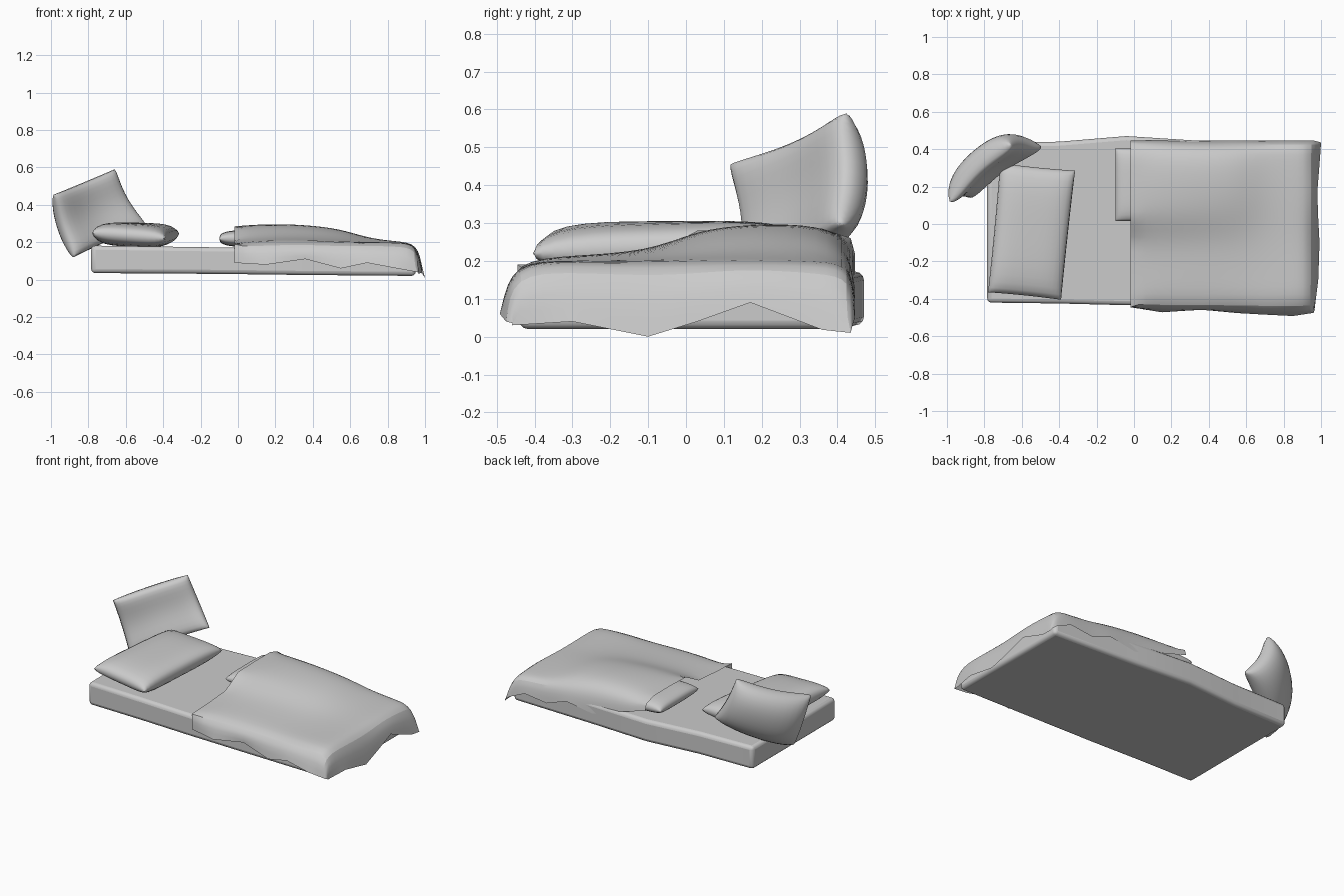
import bpy, bmesh, math
from mathutils import Vector

if "Cube" in bpy.data.objects:
    bpy.data.objects.remove(bpy.data.objects["Cube"])


def finish(bm, name):
    bmesh.ops.recalc_face_normals(bm, faces=bm.faces)
    me = bpy.data.meshes.new(name)
    bm.to_mesh(me)
    bm.free()
    ob = bpy.data.objects.new(name, me)
    bpy.context.collection.objects.link(ob)
    return ob


def grid_faces(bm, g):
    for i in range(len(g) - 1):
        for j in range(len(g[0]) - 1):
            bm.faces.new((g[i][j], g[i + 1][j], g[i + 1][j + 1], g[i][j + 1]))


def pillow(name, corners, half, bow=0.0, pinch=0.05, n=16):
    """Stuffed cushion stretched over four corners, bowed along its normal."""
    a, b, c, d = [Vector(p) for p in corners]
    mid = (a + b + c + d) / 4
    nor = (c - a).cross(d - b).normalized()
    bm = bmesh.new()
    top, bottom = [], []
    for i in range(n + 1):
        upper, lower = [], []
        for j in range(n + 1):
            # sine spacing packs rows near the rim so it rounds over
            u = math.sin(math.pi * (i / n - .5))
            v = math.sin(math.pi * (j / n - .5))
            s, t = (u + 1) / 2, (v + 1) / 2
            p = a.lerp(b, s).lerp(d.lerp(c, s), t)
            p = mid + (p - mid) * (1 - pinch * (2 - u * u - v * v))
            p += nor * bow * (1 - (u * u + v * v) / 2)
            th = half * max(0.0, (1 - u ** 4) * (1 - v ** 4)) ** 0.38
            edge = i in (0, n) or j in (0, n)
            upper.append(bm.verts.new(p if edge else p + nor * th))
            lower.append(upper[-1] if edge else bm.verts.new(p - nor * th))
        top.append(upper)
        bottom.append(lower)
    # both skins share their rim vertices
    grid_faces(bm, top)
    grid_faces(bm, bottom)
    return finish(bm, name)


# mattress: slightly uneven slab swept along x (x, front y, back y, bottom z)
bm = bmesh.new()
rings = []
for x, y0, y1, z0 in [(-.785, -.42, .435, .035), (-.4, -.425, .44, .033),
                      (-.04, -.434, .47, .03), (.35, -.435, .445, .025),
                      (.95, -.44, .42, .02)]:
    z1 = .182 - .014 * (x + .785)
    rings.append([bm.verts.new((x, y, z)) for y, z in
                  ((y0, z0), (y1, z0), (y1, z1), (y0, z1))])
for r, q in zip(rings, rings[1:]):
    for k in range(4):
        m = (k + 1) % 4
        bm.faces.new((r[k], r[m], q[m], q[k]))
bm.faces.new(rings[0])
bm.faces.new(rings[-1])
mattress = finish(bm, "mattress")
bev = mattress.modifiers.new("round_edges", 'BEVEL')
bev.width = .022
bev.segments = 3
bev.limit_method = 'ANGLE'

# pillows
pillow("lying_pillow", [(-.78, -.365, .25), (-.39, -.405, .22),
                        (-.315, .285, .245), (-.715, .325, .245)], .063, .0, .01)
pillow("standing_pillow", [(-.985, .12, .455), (-.66, .425, .59),
                           (-.495, .415, .295), (-.88, .145, .12)], .07, .08, .01)
pillow("covered_pillow", [(-.10, .015, .22), (.30, .015, .22),
                          (.30, .41, .22), (-.10, .405, .22)], .045, 0, 0)

# blanket: height field over the bed with hanging hems on three sides
xs = [-.02, .15, .36, .55, .69, .85, .96]
ys = [-.46, -.3, -.1, .03, .17, .36, .435]
heights = [[.19, .195, .21, .28, .285, .285, .26],
           [.20, .215, .225, .285, .30, .30, .25],
           [.20, .215, .225, .275, .295, .295, .23],
           [.20, .205, .215, .25, .275, .27, .21],
           [.20, .20, .205, .215, .225, .22, .20],
           [.20, .20, .20, .205, .205, .20, .19],
           [.19, .195, .19, .19, .195, .195, .18]]
front_y = [-.445, -.472, -.458, -.476, -.484, -.492, -.475]
front_z = [.09, .08, .11, .06, .09, .06, .04]
back_z = [.22, .17, .10, .13, .08, .10, .05]
foot_x = [.965, .985, .992, .985, .98, .995, 1.0]
foot_z = [.03, .04, .0, .04, .09, .018, .01]
bm = bmesh.new()
crease = bm.verts.layers.float.new("crease_vert")
g = []
for i, x in enumerate(xs):
    row = [(x, front_y[i], front_z[i])]
    row += [(x, max(y, front_y[i]), z) for y, z in zip(ys, heights[i])]
    row.append((x, .446, back_z[i]))
    g.append(row)
g.append([(.968, -.455, .035)] + list(zip(foot_x, ys, foot_z)) + [(.985, .44, .03)])
g = [[bm.verts.new(p) for p in row] for row in g]
grid_faces(bm, g)
for v in bm.verts:
    if v.is_boundary:
        v[crease] = 1.0
blanket = finish(bm, "blanket")
sub = blanket.modifiers.new("soften", 'SUBSURF')
sub.levels = sub.render_levels = 2

# smooth shading throughout, true corners kept crisp
for ob in list(bpy.data.objects):
    bpy.ops.object.select_all(action='DESELECT')
    ob.select_set(True)
    bpy.context.view_layer.objects.active = ob
    bpy.ops.object.shade_smooth_by_angle(angle=1.0)
